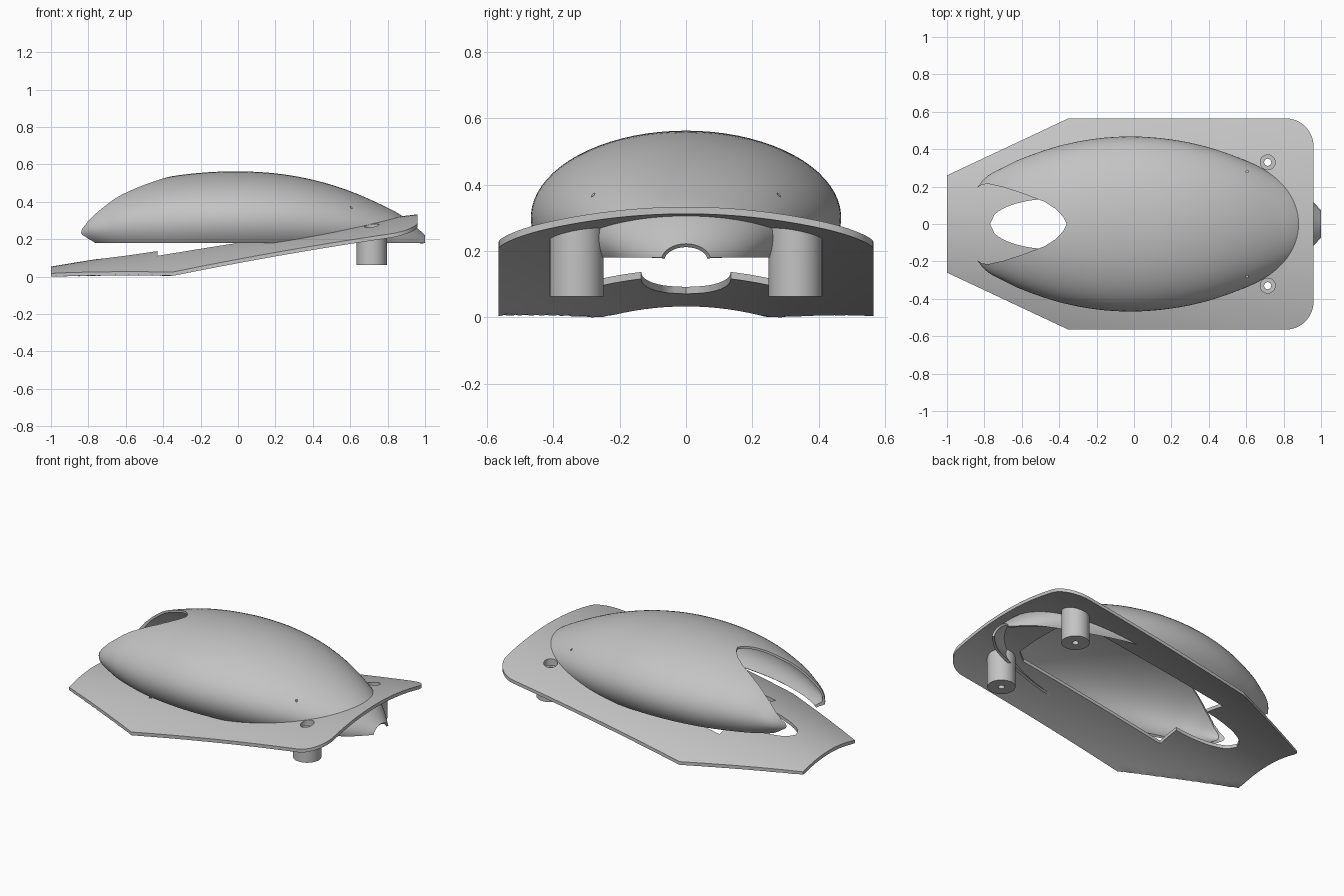
import bpy, bmesh, math
from mathutils import Vector

cube = bpy.data.objects.get("Cube")
if cube:
    bpy.data.objects.remove(cube, do_unlink=True)

grey = bpy.data.materials.new("plain_grey")
grey.use_nodes = True
grey.diffuse_color = (0.55, 0.55, 0.55, 1)
grey.node_tree.nodes["Principled BSDF"].inputs["Base Color"].default_value = (0.55, 0.55, 0.55, 1)


def finish_mesh(name, bm):
    mesh = bpy.data.meshes.new(name)
    bm.to_mesh(mesh)
    bm.free()
    obj = bpy.data.objects.new(name, mesh)
    bpy.context.collection.objects.link(obj)
    mesh.materials.append(grey)
    return obj


def prism(name, outline, low, high):
    bm = bmesh.new()
    face = bm.faces.new([bm.verts.new((x, y, low)) for x, y in outline])
    ext = bmesh.ops.extrude_face_region(bm, geom=[face])
    verts = [g for g in ext["geom"] if isinstance(g, bmesh.types.BMVert)]
    bmesh.ops.translate(bm, verts=verts, vec=(0, 0, high - low))
    bmesh.ops.recalc_face_normals(bm, faces=bm.faces)
    return finish_mesh(name, bm)


def mirrored(half):
    return half + [(x, -y) for x, y in reversed(half) if abs(y) > 1e-6]


def circle(x, y, r, n=32):
    return [(x + r * math.cos(2 * math.pi * i / n), y + r * math.sin(2 * math.pi * i / n)) for i in range(n)]


def apply_all(obj):
    bpy.ops.object.select_all(action="DESELECT")
    bpy.context.view_layer.objects.active = obj
    obj.select_set(True)
    for mod in list(obj.modifiers):
        bpy.ops.object.modifier_apply(modifier=mod.name)


def boolean(obj, cutter, operation="DIFFERENCE"):
    mod = obj.modifiers.new("cut", "BOOLEAN")
    mod.operation = operation
    mod.solver = "EXACT"
    mod.object = cutter
    cutter.hide_render = True
    apply_all(obj)


# Arched, tilted sheet that the base plate is cut from
def plate_top(x, y):
    crown = 0.208 + 0.142 * x - 0.012 * x * x
    arch = 0.36 - 0.14 * x + 0.04 * x * x
    return max(crown - arch * y * y, 0.008)


def plate_bottom(x, y):
    return max(plate_top(x, y) - 0.021, 0)


def curved_sheet(name):
    nx, ny = 56, 40
    bm = bmesh.new()
    layers = []
    for height in (plate_top, plate_bottom):
        rows = []
        for i in range(nx + 1):
            x = -1.1 + 2.15 * i / nx
            row = []
            for j in range(ny + 1):
                y = -0.63 + 1.26 * j / ny
                row.append(bm.verts.new((x, y, height(x, y))))
            rows.append(row)
        layers.append(rows)
        for i in range(nx):
            for j in range(ny):
                bm.faces.new((rows[i][j], rows[i + 1][j], rows[i + 1][j + 1], rows[i][j + 1]))
    top, low = layers
    border = [(i, 0) for i in range(nx)] + [(nx, j) for j in range(ny)]
    border += [(i, ny) for i in range(nx, 0, -1)] + [(0, j) for j in range(ny, 0, -1)]
    for (a, b), (c, d) in zip(border, border[1:] + border[:1]):
        bm.faces.new((top[a][b], top[c][d], low[c][d], low[a][b]))
    bmesh.ops.recalc_face_normals(bm, faces=bm.faces)
    return finish_mesh(name, bm)


plate = curved_sheet("base_plate")
corner = [(0.81 + 0.15 * math.sin(a), 0.415 + 0.15 * math.cos(a))
          for a in (math.pi / 2 * i / 12 for i in range(13))]
helpers = []
outline = prism("plate_outline", mirrored([(-1, 0.26), (-0.35, 0.565)] + corner), -0.2, 0.8)
boolean(plate, outline, "INTERSECT")

# Rounded slot at the open end joined to a wide opening under the shell
slot = [(-0.77 + 0.34 * t, 0.135 * math.sqrt(1 - (1 - t) ** 2)) for t in (i / 14 for i in range(15))]
opening = prism("plate_opening", mirrored(slot + [(-0.43, 0.28), (0.6, 0.27), (0.67, 0.22)]), -0.2, 0.8)
boolean(plate, opening)
helpers += [outline, opening]

# Shell stations along x: position, half width, crown height, widest height
stations = [Vector(s) for s in (
    (-0.88, 0.13, 0.26, 0.22), (-0.8, 0.242, 0.35, 0.25), (-0.7, 0.302, 0.425, 0.265),
    (-0.6, 0.35, 0.472, 0.275), (-0.4, 0.418, 0.528, 0.288), (-0.2, 0.457, 0.555, 0.297),
    (0, 0.468, 0.563, 0.3), (0.2, 0.452, 0.552, 0.297), (0.4, 0.41, 0.518, 0.285),
    (0.6, 0.338, 0.457, 0.265), (0.8, 0.24, 0.368, 0.23), (0.9, 0.172, 0.31, 0.2),
    (1.0, 0.075, 0.222, 0.17))]


def smooth_stations(points, steps=5):
    out = []
    for i in range(len(points) - 1):
        a, b = points[i], points[i + 1]
        before, after = points[max(i - 1, 0)], points[min(i + 2, len(points) - 1)]
        span = b[0] - a[0]
        ta = (b - before) * (span / (b[0] - before[0]))
        tb = (after - a) * (span / (after[0] - a[0]))
        for k in range(steps):
            t = k / steps
            p = (a * (2 * t**3 - 3 * t**2 + 1) + ta * (t**3 - 2 * t**2 + t)
                 + b * (3 * t**2 - 2 * t**3) + tb * (t**3 - t**2))
            p[0] = a[0] + span * t
            out.append(p)
    return out + [points[-1]]


# Hollow shell with a flat lower rim
RIM = 0.18
bm = bmesh.new()
rows = []
for x, half, crown, mid in smooth_stations(stations):
    rise = crown - mid
    start = math.asin(max(-1, min(1, (RIM - mid) / rise)))
    row = []
    for j in range(49):
        a = start + (math.pi - 2 * start) * j / 48
        row.append(bm.verts.new((x, half * math.cos(a), mid + rise * math.sin(a))))
    rows.append(row)
for r, s in zip(rows, rows[1:]):
    for j in range(48):
        bm.faces.new((r[j], r[j + 1], s[j + 1], s[j]))
bm.normal_update()
if sum(f.normal.z for f in bm.faces) < 0:
    bmesh.ops.reverse_faces(bm, faces=bm.faces)
shell = finish_mesh("domed_shell", bm)
solid = shell.modifiers.new("thickness", "SOLIDIFY")
solid.thickness = 0.014
solid.offset = -1
apply_all(shell)

# Leaf-shaped notch leaving two pointed prongs
notch = prism("shell_notch", mirrored([
    (-1.1, 0.4), (-0.845, 0.4), (-0.842, 0.19), (-0.815, 0.21), (-0.78, 0.215), (-0.7, 0.197),
    (-0.6, 0.165), (-0.48, 0.12), (-0.42, 0.082), (-0.38, 0.04), (-0.36, 0)]), -0.2, 0.9)
boolean(shell, notch)
helpers.append(notch)

# Mounting posts, their recessed screw holes and the shell pinholes
posts = []
for side, label in ((1, "left"), (-1, "right")):
    x, y = 0.715, 0.33 * side
    post = prism(label + "_post", circle(x, y, 0.081, 48), 0.063, 0.3)
    for v in post.data.vertices:
        if v.co.z > 0.2:
            v.co.z = plate_top(v.co.x, v.co.y) - 0.01
    recess = prism("recess", circle(x, y, 0.04), 0.24, 0.8)
    bore = prism("bore", circle(x, y, 0.019), -0.2, 0.8)
    pin = prism("pinhole", circle(0.605, 0.28 * side, 0.006, 12), 0.34, 0.8)
    for part in (post, plate, shell):
        boolean(part, recess)
    boolean(post, bore)
    boolean(shell, pin)
    posts.append(post)
    helpers += [recess, bore, pin]

for h in helpers:
    bpy.data.objects.remove(h, do_unlink=True)

# Smooth curved faces, crisp edges
for obj in [plate, shell] + posts:
    bpy.ops.object.select_all(action="DESELECT")
    obj.select_set(True)
    bpy.context.view_layer.objects.active = obj
    bpy.ops.object.shade_smooth_by_angle(angle=math.radians(30))
